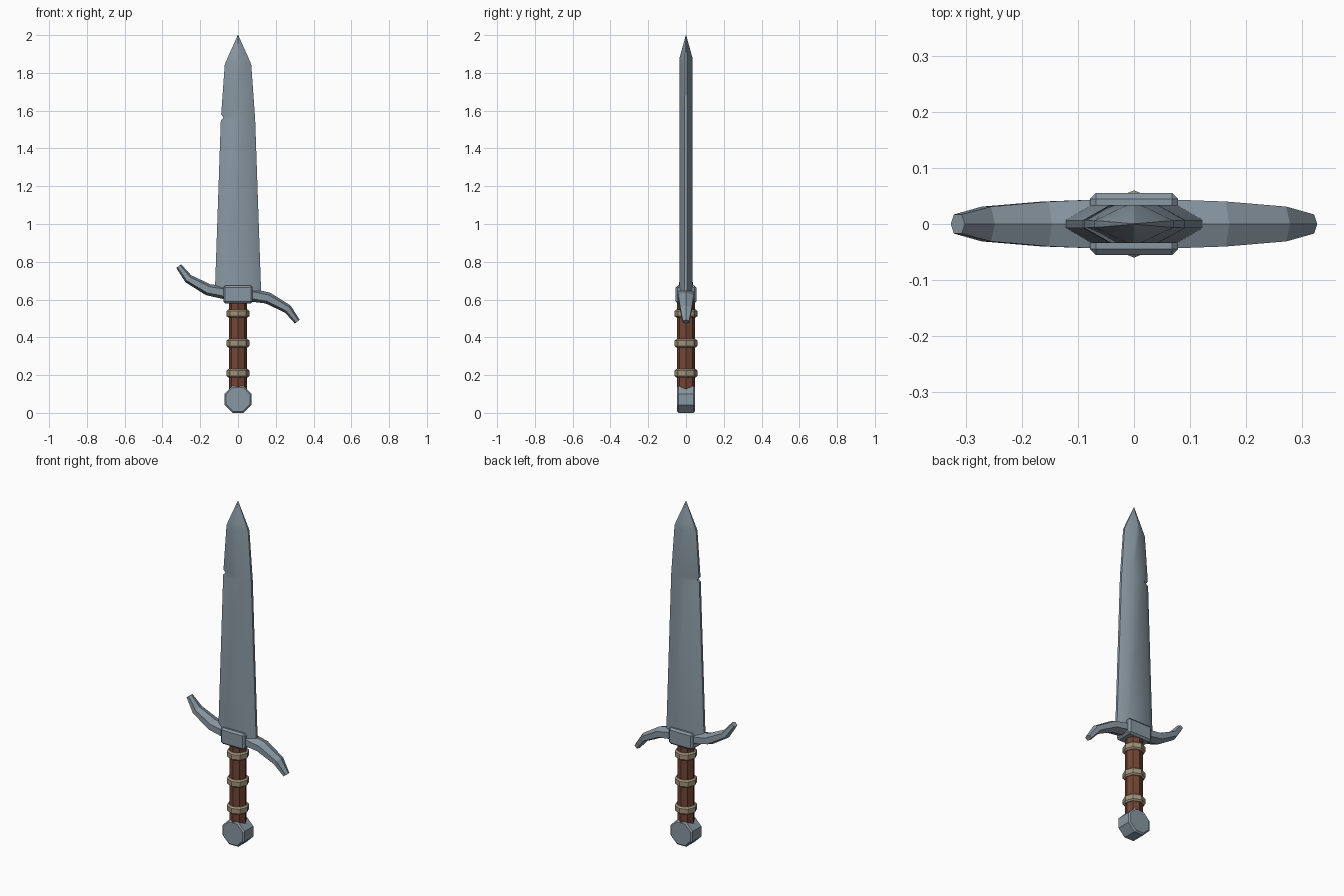
import bpy, bmesh, math
from mathutils import Vector, Matrix

if "Cube" in bpy.data.objects:
    bpy.data.objects.remove(bpy.data.objects["Cube"])


def material(name, rgb):
    m = bpy.data.materials.new(name)
    m.diffuse_color = (*rgb, 1)
    m.use_nodes = True
    m.node_tree.nodes["Principled BSDF"].inputs["Base Color"].default_value = m.diffuse_color
    return m


STEEL = material("blue_grey_steel", (0.25, 0.31, 0.36))
LEATHER = material("brown_leather", (0.17, 0.06, 0.035))
CORD = material("tan_binding", (0.36, 0.29, 0.19))


def finish(bm, name, mat, bevel=0, smooth=0):
    bmesh.ops.recalc_face_normals(bm, faces=bm.faces)
    me = bpy.data.meshes.new(name)
    bm.to_mesh(me)
    bm.free()
    ob = bpy.data.objects.new(name, me)
    bpy.context.collection.objects.link(ob)
    me.materials.append(mat)
    if bevel:
        b = ob.modifiers.new("bevel", 'BEVEL')
        b.width, b.segments = bevel, 1
        b.limit_method, b.angle_limit = 'ANGLE', math.radians(60)
    if smooth:
        bpy.context.view_layer.objects.active = ob
        ob.select_set(True)
        bpy.ops.object.shade_smooth_by_angle(angle=math.radians(smooth))
        ob.select_set(False)
    return ob


def loft(bm, rings):
    """Skin a list of equal-length point rings and cap both ends."""
    vs = [[bm.verts.new(p) for p in r] for r in rings]
    n = len(vs[0])
    for a, b in zip(vs, vs[1:]):
        for i in range(n):
            j = (i + 1) % n
            bm.faces.new((a[i], a[j], b[j], b[i]))
    bm.faces.new(vs[0])
    bm.faces.new(vs[-1])


def prism(name, mat, radius, depth, sides, z, turn=0, lie=False, bevel=0):
    bm = bmesh.new()
    m = Matrix.Translation((0, 0, z))
    if lie:
        m = m @ Matrix.Rotation(math.pi / 2, 4, 'X')
    m = m @ Matrix.Rotation(turn, 4, 'Z')
    bmesh.ops.create_cone(bm, cap_ends=True, segments=sides, radius1=radius,
                          radius2=radius, depth=depth, matrix=m)
    return finish(bm, name, mat, bevel)


# Blade: flattened hexagon section with a nick in the left edge
def blade_ring(z, left, right, flat, t, e):
    return [(-left, -e, z), (-flat, -t, z), (flat, -t, z),
            (right, -e, z), (right, e, z), (flat, t, z), (-flat, t, z), (-left, e, z)]


bm = bmesh.new()
loft(bm, [blade_ring(*s) for s in (
    (0.62, 0.123, 0.123, 0.077, 0.034, 0.007),
    (1.55, 0.091, 0.091, 0.043, 0.034, 0.007),
    (1.562, 0.076, 0.0905, 0.042, 0.034, 0.007),
    (1.58, 0.089, 0.089, 0.041, 0.034, 0.007),
    (1.845, 0.07, 0.07, 0.012, 0.034, 0.006),
    (1.88, 0.055, 0.055, 0.001, 0.034, 0.005),
    (2.0, 0.0015, 0.0015, 0.0005, 0.001, 0.0005))])
finish(bm, "blade", STEEL, smooth=35)

# Guard arms: tapering six-sided sweep, right arm down, left arm turned over
PATH = [(0, 0.0, 0.036, 0.044), (0.08, -0.008, 0.034, 0.043), (0.158, -0.022, 0.031, 0.040),
        (0.263, -0.08, 0.024, 0.031), (0.314, -0.147, 0.016, 0.017)]
for name, s in (("guard_arm_right", 1), ("guard_arm_left", -1)):
    bm = bmesh.new()
    pts = [Vector((s * x, 0, 0.63 + s * z)) for x, z, _, _ in PATH]
    rings = []
    for i, p in enumerate(pts):
        d = (pts[min(i + 1, len(pts) - 1)] - pts[max(i - 1, 0)]).normalized()
        up = Vector((-d.z, 0, d.x))
        h, w = PATH[i][2:]
        rings.append([p + up * (h * u) + Vector((0, w * v, 0)) for u, v in
                      ((1, 0), (0.55, 1), (-0.55, 1), (-1, 0), (-0.55, -1), (0.55, -1))])
    loft(bm, rings)
    finish(bm, name, STEEL)

# Guard block
bm = bmesh.new()
bmesh.ops.create_cube(bm, size=1, matrix=Matrix.Translation((0, 0, 0.627))
                      @ Matrix.Diagonal((0.156, 0.11, 0.094, 1)))
finish(bm, "guard_block", STEEL, bevel=0.01)

# Grip and its bindings
prism("grip", LEATHER, 0.047, 0.48, 8, 0.36)
for i, z in enumerate((0.21, 0.368, 0.526)):
    prism(f"binding_{i + 1}", CORD, 0.06, 0.044, 8, z, bevel=0.008)

# Pommel: octagonal disc facing front
prism("pommel", STEEL, 0.0775, 0.096, 8, 0.0716, turn=math.pi / 8, lie=True, bevel=0.008)
